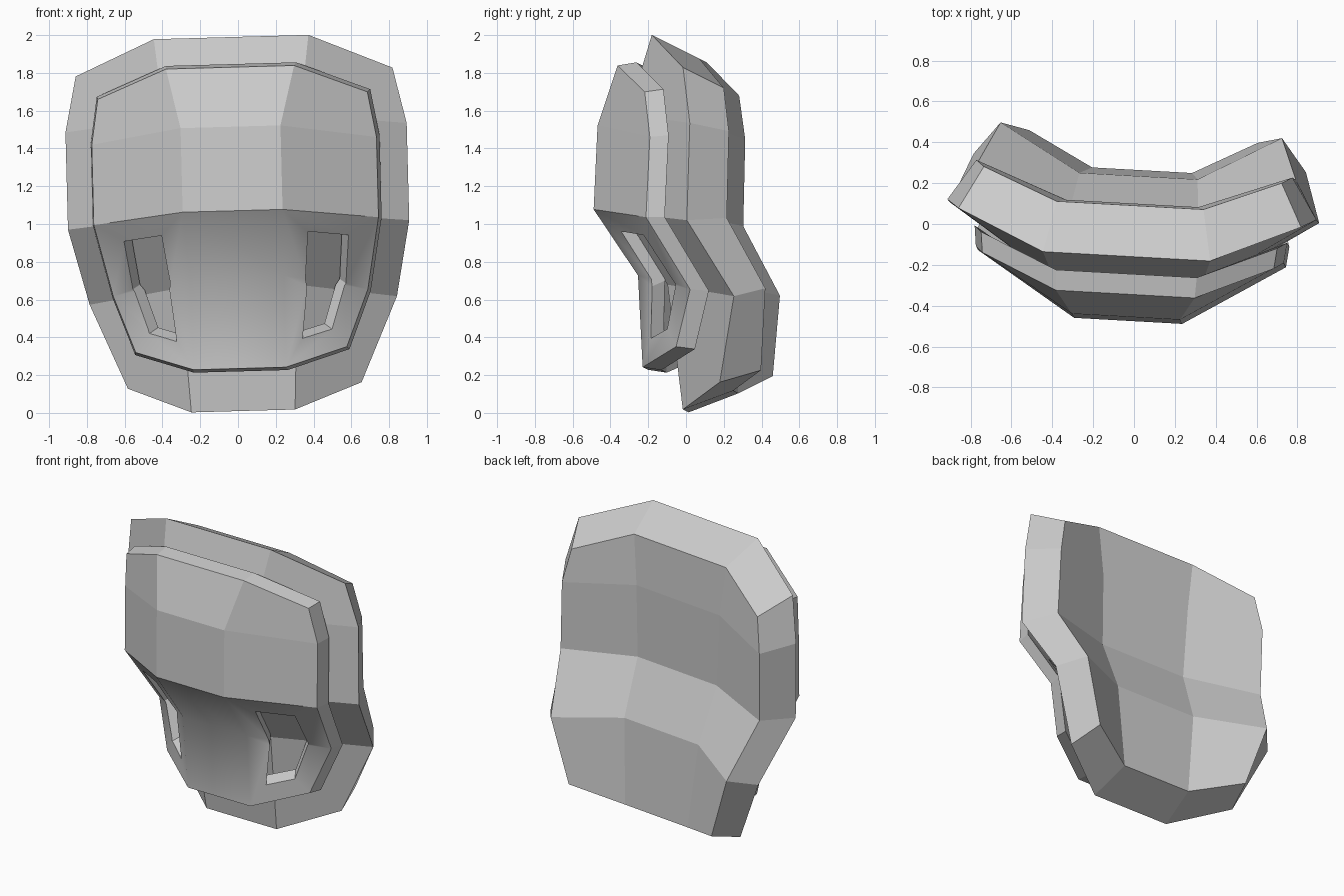
import bpy, bmesh
from math import radians
from mathutils import Matrix, Vector

if "Cube" in bpy.data.objects:
    bpy.data.objects.remove(bpy.data.objects["Cube"])

# Slight tilt shared by all parts
TILT = (Matrix.Translation((0, 0, 1)) @ Matrix.Rotation(radians(-3.2), 4, 'Z')
        @ Matrix.Rotation(radians(-1.6), 4, 'Y') @ Matrix.Translation((0, 0, -1)))


def make_object(name, bm):
    bmesh.ops.recalc_face_normals(bm, faces=bm.faces[:])
    mesh = bpy.data.meshes.new(name)
    bm.to_mesh(mesh)
    bm.free()
    obj = bpy.data.objects.new(name, mesh)
    bpy.context.collection.objects.link(obj)
    return obj


def curved_panel(name, front, back, smooth_from=99):
    """Each row is (edge point, centre point), mirrored to four columns."""
    bm = bmesh.new()

    def grid(rows):
        out = []
        for e, c in rows:
            pts = [(-e[0], e[1], e[2]), (-c[0], c[1], c[2]), c, e]
            out.append([bm.verts.new(p) for p in pts])
        return out

    f, b = grid(front), grid(back)
    n = len(front)
    for g in (f, b):
        for r in range(n - 1):
            for k in range(3):
                face = bm.faces.new((g[r][k], g[r][k + 1], g[r + 1][k + 1], g[r + 1][k]))
                face.smooth = g is f and r >= smooth_from

    def border(g):
        return (g[0] + [g[r][3] for r in range(1, n - 1)] + g[-1][::-1]
                + [g[r][0] for r in range(n - 2, 0, -1)])

    fb, bb = border(f), border(b)
    for i in range(len(fb)):
        j = (i + 1) % len(fb)
        bm.faces.new((fb[i], fb[j], bb[j], bb[i]))
    return make_object(name, bm)


# Thick padded backing
backing_front = [((.84, .03, 1.805), (.41, -.16, 1.99)),
                 ((.905, .07, 1.51), (.36, -.29, 1.57)),
                 ((.905, .055, .995), (.33, -.32, 1.05)),
                 ((.815, .30, .595), (.31, -.08, .67)),
                 ((.62, .215, .145), (.275, .0, .01))]
backing_back = [((.73, .24, 1.70), (.36, .09, 1.865)),
                ((.775, .27, 1.47), (.325, .10, 1.53)),
                ((.78, .26, 1.01), (.31, .09, 1.04)),
                ((.69, .46, .64), (.29, .235, .68)),
                ((.56, .43, .21), (.245, .265, .11))]
backing = curved_panel("backing_pad", backing_front, backing_back)

# Raised front plate
plate_front = [((.715, -.18, 1.68), (.34, -.345, 1.83)),
               ((.755, -.15, 1.44), (.265, -.455, 1.515)),
               ((.755, -.17, 1.015), (.265, -.475, 1.07)),
               ((.675, .06, .635), (.25, -.24, .72)),
               ((.56, -.02, .335), (.245, -.215, .235))]
plate_back = [tuple((x * 1.015, y + .10, 1 + (z - 1) * 1.02) for x, y, z in row)
              for row in plate_front]
plate = curved_panel("front_plate", plate_front, plate_back, smooth_from=2)
bpy.context.view_layer.update()

# Slanted slot recesses, cut along the local surface normal
SLOT = [(.388, .95), (.595, .925), (.565, .67), (.487, .43), (.335, .385), (.365, .66)]
INWARD = Vector((-.05, .075, .035))


def slot_cutter(side):
    bm = bmesh.new()
    outer, floor = [], []
    for x, z in SLOT:
        hit = plate.ray_cast(Vector((x, -2, z)), Vector((0, 1, 0)))[1]
        for ring, p in ((outer, hit - INWARD * .8), (floor, hit + INWARD)):
            ring.append(bm.verts.new((side * p.x, p.y, p.z)))
    for ring in (outer, floor):
        bm.faces.new((ring[0], ring[1], ring[2], ring[5]))
        bm.faces.new((ring[5], ring[2], ring[3], ring[4]))
    for i in range(6):
        j = (i + 1) % 6
        bm.faces.new((outer[i], outer[j], floor[j], floor[i]))
    obj = make_object("slot_cutter", bm)
    obj.hide_render = True
    return obj


cutters = [slot_cutter(s) for s in (1, -1)]
bpy.context.view_layer.objects.active = plate
for cutter in cutters:
    mod = plate.modifiers.new("slot", 'BOOLEAN')
    mod.operation, mod.solver, mod.object = 'DIFFERENCE', 'EXACT', cutter
    bpy.ops.object.modifier_apply(modifier=mod.name)
for cutter in cutters:
    bpy.data.objects.remove(cutter)

# Backing matches the slots so their floors stay visible
for obj in (backing, plate):
    obj.matrix_world = TILT
